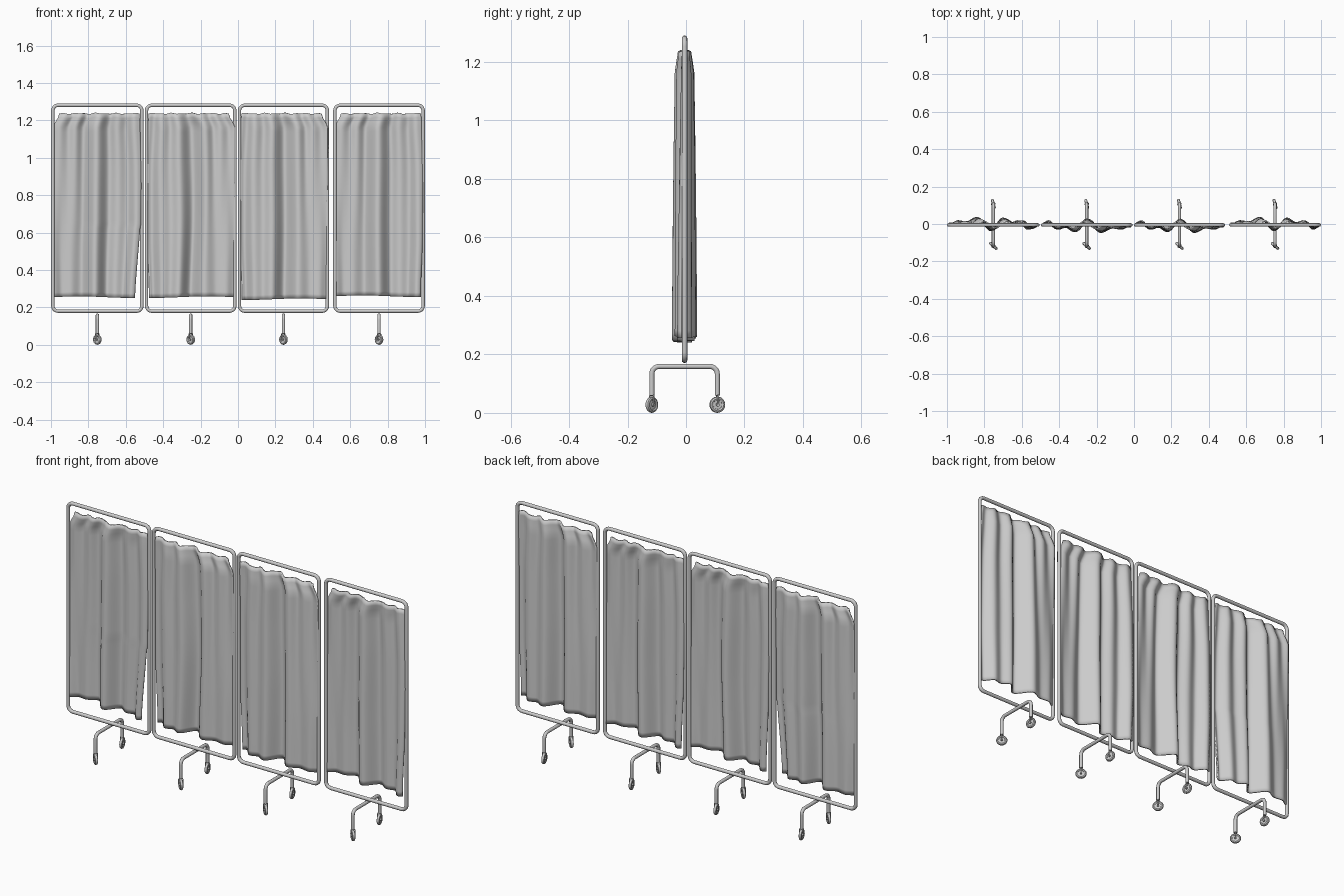
import bpy
from math import sin, cos, pi, radians
from mathutils import Vector, Matrix

if "Cube" in bpy.data.objects:
    bpy.data.objects.remove(bpy.data.objects["Cube"])

Y0 = -0.005          # plane of the frames
TUBE = 0.0095


def link_mesh(name, verts, faces):
    me = bpy.data.meshes.new(name)
    me.from_pydata(verts, [], faces)
    me.update()
    ob = bpy.data.objects.new(name, me)
    bpy.context.collection.objects.link(ob)
    return ob


def smooth(ob, angle=None):
    bpy.ops.object.select_all(action='DESELECT')
    ob.select_set(True)
    bpy.context.view_layer.objects.active = ob
    if angle is None:
        bpy.ops.object.shade_smooth()
    else:
        bpy.ops.object.shade_smooth_by_angle(angle=radians(angle))


def rounded(points, radius, closed, steps=5):
    """Replace the corners of a path with arcs."""
    pts = [Vector(p) for p in points]
    out, n = [], len(pts)
    for i, p in enumerate(pts):
        if not closed and i in (0, n - 1):
            out.append(p)
            continue
        a = p + (pts[i - 1] - p).normalized() * radius
        b = p + (pts[(i + 1) % n] - p).normalized() * radius
        c = a + b - p
        for k in range(steps + 1):
            t = k / steps * pi / 2
            out.append(c + (a - c) * cos(t) + (b - c) * sin(t))
    return out


def tube(name, points, radius, closed=False):
    cu = bpy.data.curves.new(name, 'CURVE')
    cu.dimensions = '3D'
    cu.bevel_depth = radius
    cu.bevel_resolution = 3
    cu.use_fill_caps = True
    sp = cu.splines.new('POLY')
    sp.points.add(len(points) - 1)
    for q, p in zip(sp.points, points):
        q.co = (*p, 1)
    sp.use_cyclic_u = closed
    ob = bpy.data.objects.new(name, cu)
    bpy.context.collection.objects.link(ob)
    bpy.ops.object.select_all(action='DESELECT')
    ob.select_set(True)
    bpy.context.view_layer.objects.active = ob
    bpy.ops.object.convert(target='MESH')
    smooth(bpy.context.object, 50)


def ease(keys, t):
    """Smooth interpolation through (position, value) keys."""
    if t <= keys[0][0]:
        return keys[0][1]
    for (a, va), (b, vb) in zip(keys, keys[1:]):
        if t <= b:
            s = (t - a) / (b - a)
            return va + (vb - va) * s * s * (3 - 2 * s)
    return keys[-1][1]


def lathe(name, profile, matrix, closed=True, n=20):
    """Spin (radius, x) profile around the x axis."""
    m = len(profile)
    verts = [matrix @ Vector((x, r * cos(2 * pi * i / n), r * sin(2 * pi * i / n)))
             for i in range(n) for r, x in profile]
    faces = [(i * m + j, i * m + (j + 1) % m,
              (i + 1) % n * m + (j + 1) % m, (i + 1) % n * m + j)
             for i in range(n) for j in range(m if closed else m - 1)]
    smooth(link_mesh(name, verts, faces), 40)


# Curtain folds: depth across the width at the hem and at the gathered top
HEM = [(0, 0.0), (0.1, 0.022), (0.2, 0.016), (0.33, 0.04), (0.5, -0.03),
       (0.65, 0.036), (0.76, 0.012), (0.85, 0.022), (0.96, -0.022), (1, -0.012)]
TOP = [(0, 0.012), (0.08, -0.004), (0.18, 0.018), (0.26, 0.0), (0.35, 0.03),
       (0.5, -0.024), (0.63, 0.028), (0.73, 0.0), (0.83, 0.02), (0.93, -0.008), (1, 0.002)]
# Side edges by height (0 bottom, 1 top)
LEFT = [(0, -0.234), (0.3, -0.241), (0.6, -0.237), (0.92, -0.237), (1, -0.203)]
RIGHT = [(0, 0.222), (0.35, 0.232), (0.7, 0.234), (0.95, 0.228), (1, 0.224)]


def curtain(name, cx, flip, inset, bottom, sway):
    nu, nv = 56, 40
    verts = []
    for j in range(nv + 1):
        v = j / nv
        xl = ease(LEFT, v)
        xr = ease(RIGHT, v) - inset * max(0, 1 - v / 0.4) ** 0.6
        for i in range(nu + 1):
            u = i / nu
            k = v ** 1.5
            y = ease(HEM, u) * (1 - k) + ease(TOP, u) * k
            y *= 1 - 0.35 * max(0, (v - 0.93) / 0.07)
            x = xl + (xr - xl) * u
            x += sway * sin(v * 5 + u * 4) * sin(pi * u)
            top = 1.237 + 0.004 * sin(u * 38) * sin(u * 11)
            low = bottom + 0.004 * sin(u * 5)
            z = low + (top - low) * v
            if flip:
                x, y = -x, -y
            verts.append((cx + x, Y0 + y, z))
    w = nu + 1
    faces = [(j * w + i, j * w + i + 1, (j + 1) * w + i + 1, (j + 1) * w + i)
             for j in range(nv) for i in range(nu)]
    ob = link_mesh(name, verts, faces)
    mod = ob.modifiers.new("thickness", 'SOLIDIFY')
    mod.thickness = 0.007
    mod.offset = 0
    smooth(ob)


def caster(name, x, y, yaw):
    at = Matrix.Translation((x, y, 0.028)) @ Matrix.Rotation(radians(yaw), 4, 'Z')
    tyre = [(0.021 + 0.007 * cos(a * pi / 4), 0.008 * sin(a * pi / 4)) for a in range(8)]
    lathe(name + "_tyre", tyre, at)
    lathe(name + "_hub", [(0.0005, -0.004), (0.016, -0.004), (0.016, 0.004), (0.0005, 0.004)], at)
    lathe(name + "_axle", [(0.0005, -0.011), (0.006, -0.011), (0.006, 0.011), (0.0005, 0.011)], at, n=12)
    # Fork straddling the wheel
    path = [at @ Vector(p) for p in
            ((-0.010, 0, 0), (-0.010, 0, 0.033), (0.010, 0, 0.033), (0.010, 0, 0))]
    tube(name + "_fork", rounded(path, 0.005, False, 3), 0.0025)


# Panel: centre, half width, flipped cloth, hem inset, hem height, sway
PANELS = [(-0.752, 0.238, False, 0.022, 0.255, 0.004),
          (-0.253, 0.236, True, 0.0, 0.255, 0.009),
          (0.243, 0.235, True, 0.0, 0.244, 0.004),
          (0.754, 0.236, False, 0.0, 0.260, 0.003)]

for n, (cx, hw, flip, inset, bottom, sway) in enumerate(PANELS, 1):
    # Rounded tube frame
    lo, hi = 0.18, 1.281
    loop = [(cx - hw, Y0, lo), (cx + hw, Y0, lo), (cx + hw, Y0, hi), (cx - hw, Y0, hi)]
    tube(f"frame_{n}", rounded(loop, 0.028, True), TUBE, True)
    # Cloth
    curtain(f"curtain_{n}", cx, flip, inset, bottom, sway)
    # Bent foot tube
    yf, yb = -0.117, 0.107
    foot = [(cx, yf, 0.06), (cx, yf, 0.159), (cx, yb, 0.159), (cx, yb, 0.06)]
    tube(f"foot_{n}", rounded(foot, 0.025, False), 0.009)
    # Swivelled wheels
    caster(f"front_caster_{n}", cx, yf, 48)
    caster(f"back_caster_{n}", cx, yb, 15)
